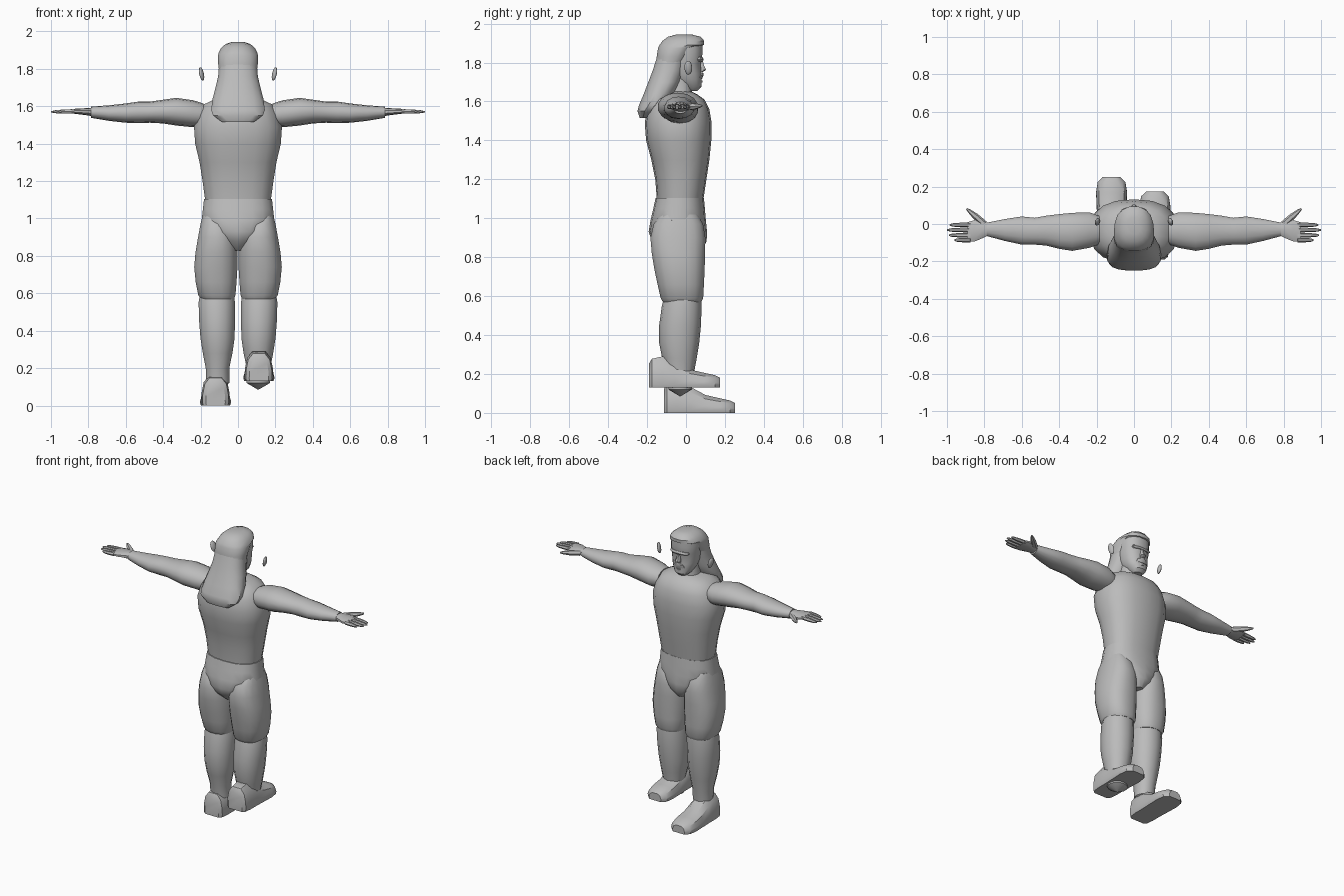
import bpy, bmesh, math
from mathutils import Vector

grey = bpy.data.materials.new("plain grey")
grey.diffuse_color = (0.5, 0.5, 0.5, 1)


def finish(name, bm):
    bmesh.ops.recalc_face_normals(bm, faces=bm.faces)
    me = bpy.data.meshes.new(name)
    bm.to_mesh(me)
    bm.free()
    me.materials.append(grey)
    ob = bpy.data.objects.new(name, me)
    bpy.context.collection.objects.link(ob)
    return ob


def skin(bm, rings):
    """Join closed rings of points into a capped tube."""
    rows = [[bm.verts.new(p) for p in ring] for ring in rings]
    n = len(rows[0])
    for a, b in zip(rows, rows[1:]):
        for i in range(n):
            j = (i + 1) % n
            bm.faces.new((a[i], a[j], b[j], b[i]))
    bm.faces.new(rows[0])
    bm.faces.new(rows[-1])


def loft(name, axis, sections, n=14, p=2.4, sx=1):
    """Sections are (t, a_min, a_max, b_min, b_max) along the given axis."""
    rings = []
    for t, a0, a1, b0, b1 in sections:
        ring = []
        for i in range(n):
            ang = 2 * math.pi * (i + 0.5) / n
            c, s = math.cos(ang), math.sin(ang)
            a = (a0 + a1) / 2 + (a1 - a0) / 2 * math.copysign(abs(c) ** (2 / p), c)
            b = (b0 + b1) / 2 + (b1 - b0) / 2 * math.copysign(abs(s) ** (2 / p), s)
            q = {"x": (t, a, b), "y": (a, t, b), "z": (a, b, t)}[axis]
            ring.append((q[0] * sx, q[1], q[2]))
        rings.append(ring)
    bm = bmesh.new()
    skin(bm, rings)
    return finish(name, bm)


def finger(name, a, b, r0, r1, sx, n=6):
    a, b = Vector(a), Vector(b)
    d = (b - a).normalized()
    u = d.cross(Vector((0, 0, 1))).normalized()
    v = u.cross(d)
    rings = []
    for f, r in ((0, r0), (0.5, r0 * 0.95), (0.85, r1), (1, r1 * 0.45)):
        c = a.lerp(b, f)
        ring = [c + (u * math.cos(k * math.tau / n) + v * math.sin(k * math.tau / n)) * r for k in range(n)]
        rings.append([(q.x * sx, q.y, q.z) for q in ring])
    bm = bmesh.new()
    skin(bm, rings)
    return finish(name, bm)


def sym(rows):
    """Left-right even sections: (z, half width, y_min, y_max)."""
    return [(z, -w, w, y0, y1) for z, w, y0, y1 in rows]


# Torso and pelvis
loft("torso", "z", sym([
    (1.10, .178, -.15, .09), (1.20, .192, -.158, .105), (1.30, .208, -.178, .12),
    (1.40, .232, -.205, .13), (1.49, .238, -.212, .132), (1.56, .215, -.20, .12),
    (1.61, .185, -.175, .095), (1.635, .13, -.14, .06), (1.65, .075, -.11, .03)]), n=18)
loft("pelvis", "z", sym([
    (1.105, .184, -.156, .092), (1.05, .19, -.168, .097), (.99, .197, -.182, .102),
    (.93, .155, -.192, .108), (.88, .10, -.175, .106), (.83, .035, -.12, .07)]), n=18)

# Neck, face and features (the face looks to +y)
loft("neck", "z", sym([(1.58, .09, -.12, .04), (1.66, .072, -.10, .03), (1.74, .07, -.10, .03)]))
loft("face", "z", sym([
    (1.655, .03, .0, .06), (1.675, .052, -.03, .08), (1.715, .074, -.07, .08),
    (1.745, .082, -.09, .08), (1.79, .09, -.11, .076), (1.815, .092, -.11, .084),
    (1.86, .096, -.12, .086), (1.90, .092, -.11, .085)]), n=16)
loft("nose", "z", sym([
    (1.752, .016, .06, .088), (1.762, .019, .06, .105), (1.785, .012, .06, .094),
    (1.812, .008, .06, .086)]), n=8)
loft("moustache", "z", sym([(1.715, .042, .05, .082), (1.735, .034, .05, .09), (1.75, .014, .05, .088)]), n=10)
loft("lower_lip", "z", sym([(1.697, .015, .06, .084), (1.709, .02, .06, .087)]), n=8)
loft("brow", "z", sym([(1.806, .06, .04, .086), (1.816, .07, .04, .092), (1.828, .064, .04, .086)]), n=12)

# Hair: cap with a fringe, then a long mane down the back
loft("hair_cap", "z", sym([
    (1.78, .102, -.155, -.02), (1.83, .108, -.152, .02), (1.875, .108, -.145, .045),
    (1.89, .104, -.138, .093), (1.912, .092, -.122, .095), (1.932, .068, -.095, .078),
    (1.943, .035, -.055, .035)]), n=16)
mane = loft("hair_mane", "z", sym([
    (1.83, .102, -.15, .01), (1.76, .108, -.172, -.005), (1.70, .122, -.195, -.025),
    (1.64, .138, -.218, -.055), (1.58, .146, -.243, -.11), (1.55, .135, -.25, -.15),
    (1.515, .085, -.238, -.195)]), n=16)

# Parts repeated on both sides
for side, sx in (("left", -1), ("right", 1)):
    # Detached ear
    bpy.ops.mesh.primitive_uv_sphere_add(segments=10, ring_count=6, location=(.195 * sx, .012, 1.773),
                                         rotation=(.12, -.2 * -sx, .3 * sx))
    ear = bpy.context.object
    ear.name = side + "_ear"
    ear.scale = (.012, .021, .037)
    ear.data.materials.append(grey)

    # Arm
    loft(side + "_arm", "x", [
        (.185, -.11, .045, 1.49, 1.615), (.24, -.13, .065, 1.488, 1.632), (.33, -.146, .062, 1.497, 1.645),
        (.40, -.135, .055, 1.508, 1.635), (.47, -.117, .046, 1.512, 1.625), (.53, -.112, .035, 1.51, 1.625),
        (.60, -.112, .042, 1.512, 1.615), (.69, -.092, .028, 1.522, 1.605),
        (.785, -.066, .008, 1.538, 1.598)], n=14, p=2.1, sx=sx)

    # Hand, fingers and thumb
    loft(side + "_hand", "x", [
        (.775, -.06, .003, 1.546, 1.592), (.81, -.078, .018, 1.552, 1.59), (.85, -.095, .024, 1.557, 1.588),
        (.89, -.098, .012, 1.562, 1.584)], n=10, sx=sx)
    tips = ((.96, -.086), (.99, -.06), (.999, -.032), (.985, -.005))
    for k, (x, y) in enumerate(tips):
        finger(f"{side}_finger_{k + 1}", (.875, y, 1.574), (x, y, 1.57), .0125, .009, sx)
    finger(side + "_thumb", (.80, .0, 1.57), (.895, .082, 1.578), .018, .01, sx)

    # Thigh
    loft(side + "_thigh", "z", [
        (1.02, .08, .188, -.13, .06), (.97, .03, .202, -.168, .09), (.90, .008, .215, -.185, .102),
        (.82, .001, .229, -.178, .10), (.74, .001, .236, -.165, .098), (.66, .006, .228, -.148, .094),
        (.59, .012, .214, -.132, .09), (.57, .02, .20, -.12, .08)], n=16, sx=sx)

    # Calf, ending in a point inside or below the shoe
    loft(side + "_calf", "z", [
        (.60, .02, .205, -.11, .076), (.55, .014, .213, -.124, .08), (.45, .014, .21, -.138, .077),
        (.36, .016, .203, -.138, .068), (.28, .028, .19, -.122, .055), (.20, .045, .174, -.10, .04),
        (.12, .045, .172, -.09, .03), (.085, .106, .11, -.032, -.028)], n=14, p=2.1, sx=sx)

    # Shoe: the right one sits higher and further back
    dy, dz, cx = (0, 0, .12) if sx < 0 else (-.077, .13, .112)
    rings = []
    for y, w, h in ((-.112, .052, .125), (-.098, .07, .148), (-.045, .077, .16), (.02, .077, .135),
                    (.10, .08, .092), (.17, .083, .076), (.225, .074, .064), (.252, .045, .05)):
        half = [(w * .94, 0), (w, .015), (w * .98, h * .4), (w * .82, h * .78), (w * .45, h)]
        pts = half + [(-a, b) for a, b in reversed(half)]
        rings.append([(cx * sx + a, y + dy, b + dz) for a, b in pts])
    bm = bmesh.new()
    skin(bm, rings)
    finish(side + "_shoe", bm)

# Smooth shading with crisp edges
bpy.ops.object.select_all(action='SELECT')
bpy.context.view_layer.objects.active = mane
bpy.ops.object.shade_smooth_by_angle(angle=math.radians(35))
